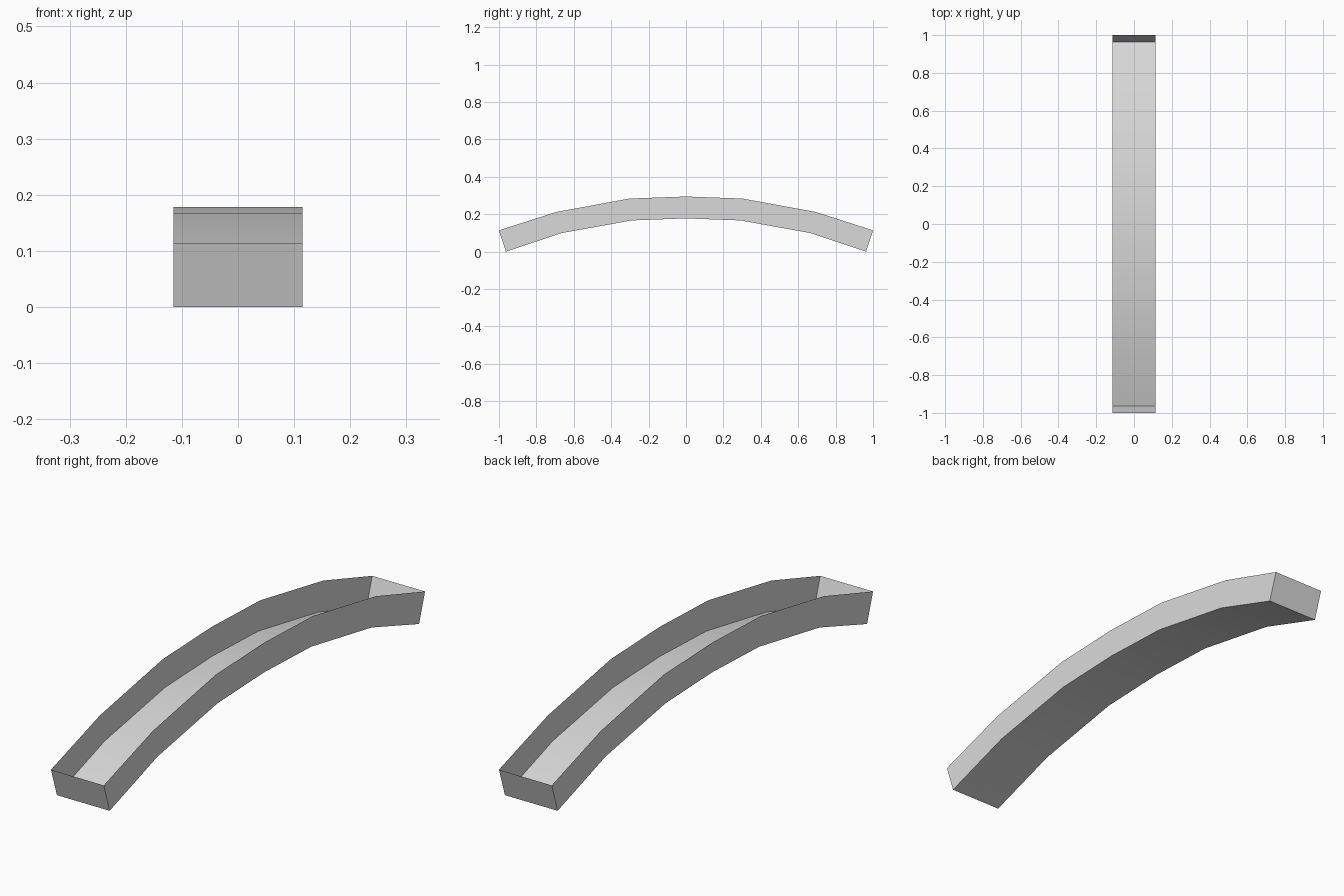
import bpy
import bmesh
import math

cube = bpy.data.objects.get("Cube")
if cube:
    bpy.data.objects.remove(cube, do_unlink=True)

HALF_WIDTH = 0.115

# Half of the arch: (floor y, floor z, rim y, rim z), from the crown to the end
half = [
    (0.0, 0.178, 0.0, 0.295),
    (0.292, 0.167, 0.302, 0.284),
    (0.668, 0.099, 0.695, 0.212),
    (0.963, 0.0, 1.0, 0.114),
]
stations = [(-fy, fz, -ry, rz) for fy, fz, ry, rz in reversed(half[1:])] + half

# Light grey material
grey = bpy.data.materials.new("light_grey")
grey.use_nodes = True
colour = (0.7, 0.7, 0.7, 1.0)
grey.diffuse_color = colour
grey.node_tree.nodes["Principled BSDF"].inputs["Base Color"].default_value = colour

# Thin open-topped channel: each section runs rim, floor, floor, rim
bm = bmesh.new()
sections = []
for fy, fz, ry, rz in stations:
    corners = [(-HALF_WIDTH, ry, rz), (-HALF_WIDTH, fy, fz),
               (HALF_WIDTH, fy, fz), (HALF_WIDTH, ry, rz)]
    sections.append([bm.verts.new(c) for c in corners])

# Side walls and floor
for a, b in zip(sections, sections[1:]):
    for i in range(3):
        bm.faces.new((a[i], b[i], b[i + 1], a[i + 1]))

# End walls
bm.faces.new(sections[0])
bm.faces.new(reversed(sections[-1]))

# Face every wall outward, as on a closed box
bm.normal_update()
for face in bm.faces:
    c, n = face.calc_center_median(), face.normal
    if abs(n.x) > 0.5:
        outward = n.x * c.x > 0
    elif abs(n.y) > 0.8:
        outward = n.y * c.y > 0
    else:
        outward = n.z < 0
    if not outward:
        face.normal_flip()
bm.normal_update()

# Smooth along the curve, sharp at the corners
for face in bm.faces:
    face.smooth = True
for edge in bm.edges:
    edge.smooth = edge.is_boundary or edge.calc_face_angle() < math.radians(30)

mesh = bpy.data.meshes.new("curved_trough")
bm.to_mesh(mesh)
bm.free()
mesh.materials.append(grey)
trough = bpy.data.objects.new("curved_trough", mesh)
bpy.context.collection.objects.link(trough)
